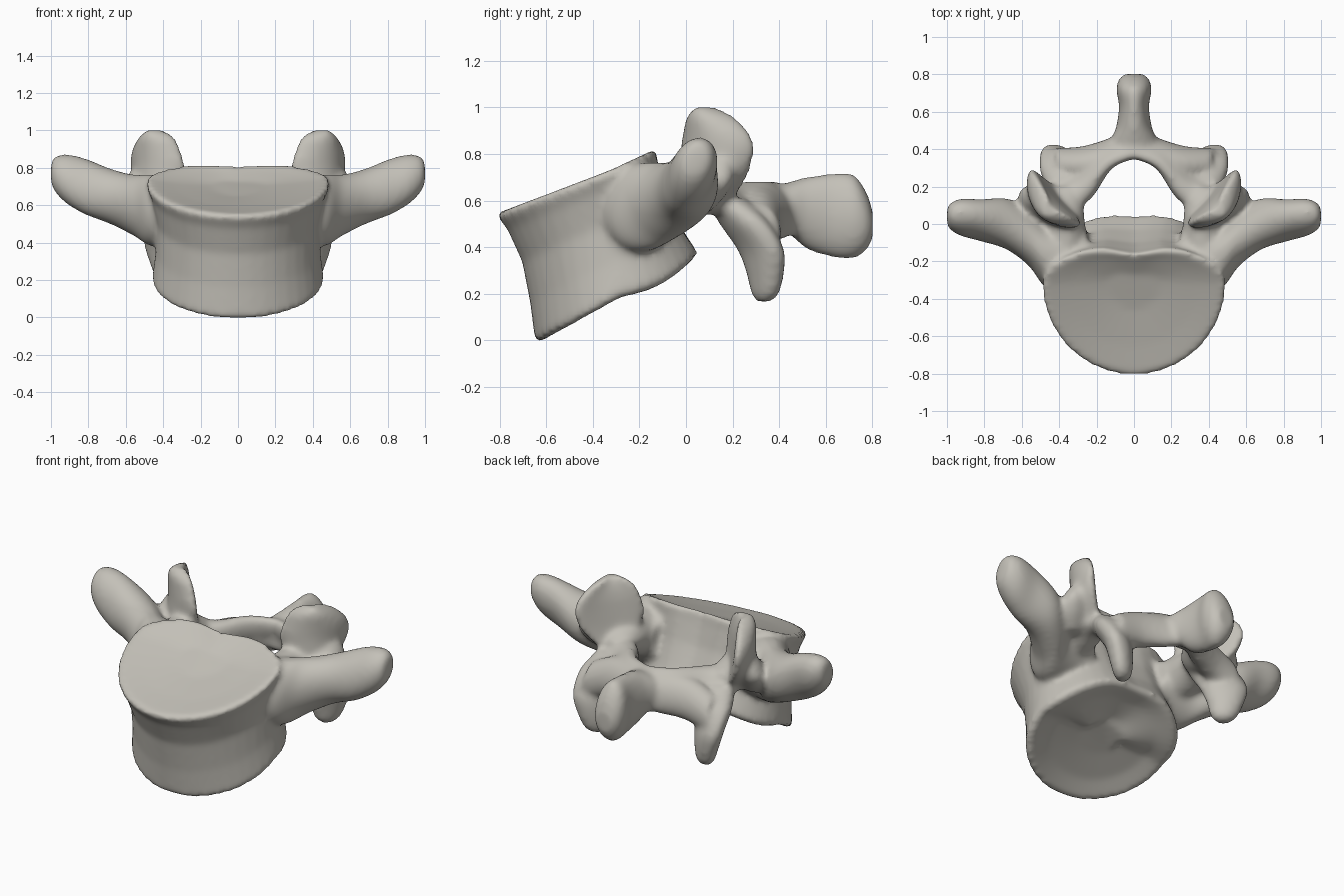
import bpy, bmesh, math
from mathutils import Vector, Matrix

cube = bpy.data.objects.get("Cube")
if cube:
    bpy.data.objects.remove(cube)

SIDES = 40
bm = bmesh.new()


def skin(rings):
    """Bridge closed rings of points into a capped tube."""
    loops = [[bm.verts.new(p) for p in ring] for ring in rings]
    for low, high in zip(loops, loops[1:]):
        for i in range(SIDES):
            j = (i + 1) % SIDES
            bm.faces.new((low[i], low[j], high[j], high[i]))
    bm.faces.new(loops[0][::-1])
    bm.faces.new(loops[-1])


def spline(stations, steps=6):
    """Smoothly interpolate rows of numbers."""
    rows = [stations[0], *stations, stations[-1]]
    out = []
    for a, b, c, d in zip(rows, rows[1:], rows[2:], rows[3:]):
        for k in range(steps):
            t = k / steps
            out.append([q + t * (r - p) / 2 + t * t * (p - 2.5 * q + 2 * r - s / 2)
                        + t ** 3 * (1.5 * (q - r) + (s - p) / 2)
                        for p, q, r, s in zip(a, b, c, d)])
    return out + [list(stations[-1])]


def limb(stations, long_dir, short_dir, side=1, bend=(0, 0, 0)):
    """Loft of ellipses; a station is x, y, z, long radius, short radius."""
    u, v, bend = Vector(long_dir).normalized(), Vector(short_dir).normalized(), Vector(bend)
    rings = []
    for x, y, z, a, b in spline(stations):
        ring = []
        for i in range(SIDES):
            t = math.tau * i / SIDES
            p = Vector((x, y, z)) + u * a * math.cos(t) + v * b * math.sin(t)
            p += bend * (math.cos(t) ** 2 - 0.5)
            p.x *= side
            ring.append(p)
        rings.append(ring)
    skin(rings)


def body():
    """Tilted drum with flared rims, dished ends and a hollowed back."""
    low, high = Vector((0, -0.28, 0.19)), Vector((0, -0.32, 0.745))
    low_front, high_front = Vector((0, 0.36, 0.2)), Vector((0, 0.485, 0.185))
    low_back, high_back = Vector((0, 0.345, 0.19)), Vector((0, 0.205, 0.1))
    levels = [(0.07, 0.3), (0.05, 0.7), (0, 0.95), (0.03, 1.01), (0.3, 0.95), (0.6, 0.92),
              (0.86, 0.97), (0.97, 1.02), (1, 0.99), (0.97, 0.7), (0.94, 0.3)]
    rings = []
    for t, scale in levels:
        center = low.lerp(high, t)
        front, back = low_front.lerp(high_front, t), low_back.lerp(high_back, t)
        width = 0.455 + 0.03 * t
        power = 0.88 + 0.1 * t
        ring = []
        for i in range(SIDES):
            angle = math.tau * i / SIDES
            c, s = math.cos(angle), math.sin(angle)
            depth, droop = front, 0
            if s > 0:
                depth = back
                droop = 0.16 * (1 - t) * s * (1 - s)
                c = math.copysign(abs(c) ** power, c)
                s = s ** power - (0.04 + 0.2 * t) * s * math.exp(-(c / 0.28) ** 2)
            ring.append(center + scale * (Vector((width * c, 0, 0)) + depth * s)
                        - Vector((0, 0, droop)))
        rings.append(ring)
    skin(rings)


body()

# spinous process
limb([(0, 0.36, 0.585, 0.08, 0.12), (0, 0.45, 0.575, 0.115, 0.12), (0, 0.52, 0.555, 0.155, 0.095),
      (0, 0.63, 0.545, 0.18, 0.08), (0, 0.72, 0.54, 0.18, 0.095), (0, 0.775, 0.52, 0.125, 0.08),
      (0, 0.802, 0.505, 0.06, 0.05)], (0, 0, 1), (1, 0, 0))

for side in (1, -1):
    # transverse process
    limb([(0.25, -0.18, 0.58, 0.16, 0.15), (0.45, -0.18, 0.58, 0.195, 0.17),
          (0.56, -0.075, 0.61, 0.165, 0.15), (0.68, 0.0, 0.655, 0.15, 0.135),
          (0.82, 0.02, 0.71, 0.155, 0.105), (0.92, 0.035, 0.75, 0.135, 0.095),
          (0.98, 0.04, 0.775, 0.095, 0.07), (1.0, 0.04, 0.78, 0.05, 0.04)],
         (0, 0.35, 0.94), (0, 0.94, -0.35), side)
    # pedicle
    limb([(0.35, -0.28, 0.60, 0.13, 0.09), (0.37, -0.05, 0.63, 0.13, 0.11),
          (0.39, 0.10, 0.64, 0.09, 0.12), (0.36, 0.20, 0.60, 0.07, 0.08)],
         (0, 0, 1), (1, 0, 0), side)
    # ridge joining the transverse process to the upper joint
    limb([(0.50, 0.04, 0.55, 0.05, 0.05), (0.51, 0.06, 0.62, 0.11, 0.09),
          (0.52, 0.10, 0.70, 0.12, 0.08), (0.53, 0.14, 0.78, 0.06, 0.05)],
         (0.66, 0.75, 0), (-0.75, 0.66, 0), side)
    # upper joint blade with a hollow face
    limb([(0.41, 0.11, 0.61, 0.09, 0.08), (0.435, 0.115, 0.72, 0.17, 0.075),
          (0.445, 0.12, 0.82, 0.2, 0.065), (0.45, 0.115, 0.90, 0.18, 0.06),
          (0.445, 0.095, 0.97, 0.125, 0.05), (0.44, 0.085, 1.01, 0.05, 0.03)],
         (0.66, 0.75, 0), (-0.75, 0.66, 0), side, (-0.045, 0.04, 0))
    # lamina
    limb([(0.39, 0.13, 0.62, 0.08, 0.08), (0.27, 0.215, 0.585, 0.11, 0.08),
          (0.14, 0.37, 0.58, 0.125, 0.06), (-0.02, 0.43, 0.58, 0.12, 0.065)],
         (0, -0.4, 0.9), (0.6, 0.8, 0), side)
    # web between the lamina and the lower joint
    limb([(0.06, 0.42, 0.56, 0.11, 0.055), (0.25, 0.335, 0.54, 0.12, 0.08),
          (0.41, 0.325, 0.48, 0.11, 0.08)], (0, -0.3, 0.95), (0.2, 0.95, 0.3), side)
    # lower joint blade
    limb([(0.36, 0.17, 0.62, 0.09, 0.08), (0.38, 0.245, 0.52, 0.14, 0.085),
          (0.385, 0.32, 0.40, 0.135, 0.075), (0.38, 0.34, 0.30, 0.105, 0.065),
          (0.37, 0.34, 0.21, 0.075, 0.05), (0.37, 0.335, 0.175, 0.035, 0.03)],
         (0.8, 0.6, 0), (-0.6, 0.8, 0), side)

bmesh.ops.recalc_face_normals(bm, faces=bm.faces)
mesh = bpy.data.meshes.new("vertebra")
bm.to_mesh(mesh)
bm.free()
bone = bpy.data.objects.new("vertebra", mesh)
bpy.context.collection.objects.link(bone)
bpy.ops.object.select_all(action="DESELECT")
bpy.context.view_layer.objects.active = bone
bone.select_set(True)

# fuse the parts and soften the joins
fuse = bone.modifiers.new("fuse", "REMESH")
fuse.mode = "VOXEL"
fuse.voxel_size = 0.016
soften = bone.modifiers.new("soften", "SMOOTH")
soften.factor = 0.5
soften.iterations = 10
for name in ("fuse", "soften"):
    bpy.ops.object.modifier_apply(modifier=name)

# rest on the ground
ground = min(v.co.z for v in bone.data.vertices)
bone.data.transform(Matrix.Translation((0, 0, -ground)))

# material
color = (0.55, 0.53, 0.48, 1)
mat = bpy.data.materials.new("bone grey")
mat.use_nodes = True
mat.diffuse_color = color
mat.node_tree.nodes["Principled BSDF"].inputs["Base Color"].default_value = color
bone.data.materials.clear()
bone.data.materials.append(mat)
bpy.ops.object.shade_smooth_by_angle(angle=math.radians(50))
